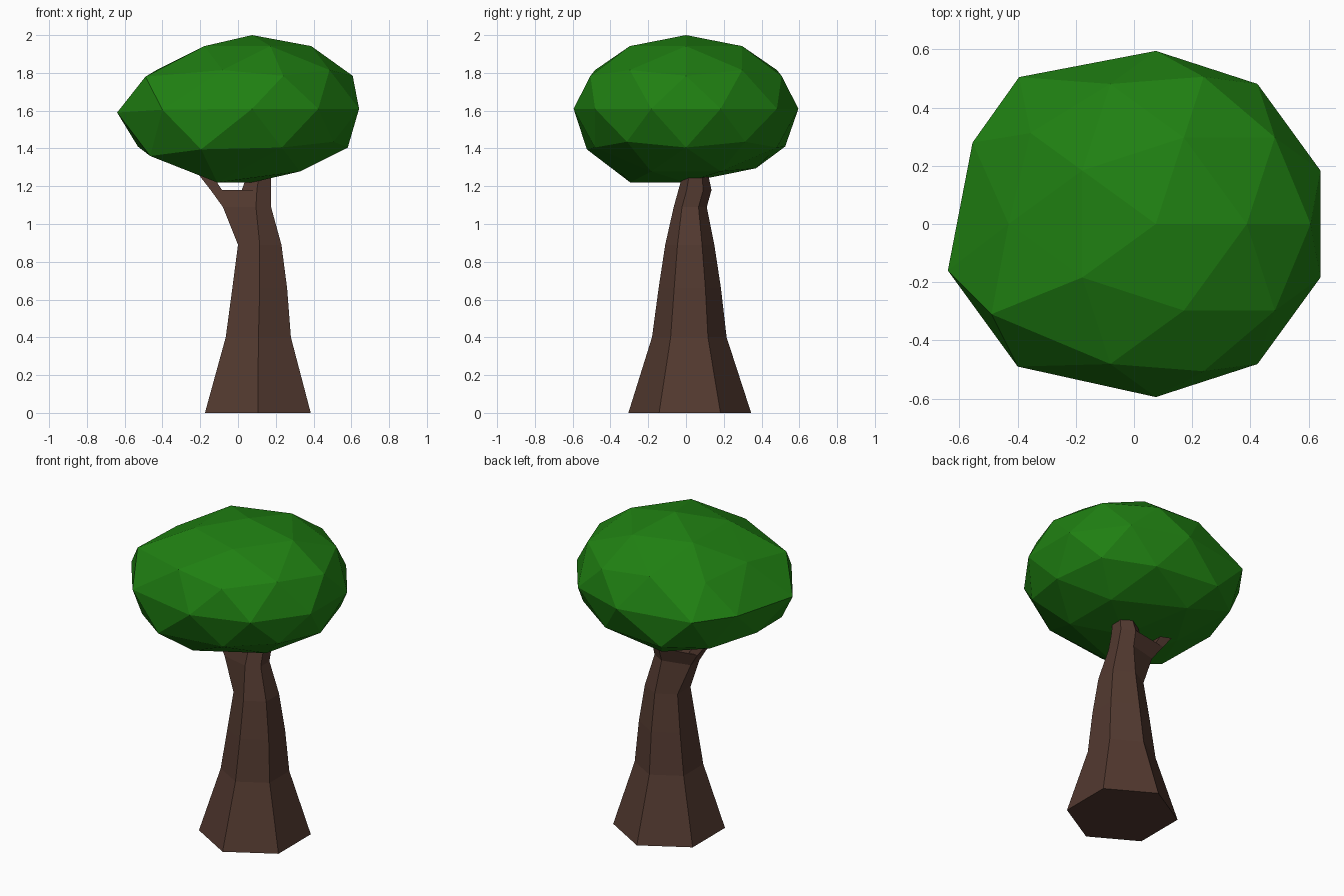
import bpy, bmesh
from mathutils import Vector, Matrix


def material(name, rgb):
    m = bpy.data.materials.new(name)
    m.diffuse_color = (*rgb, 1)
    return m


def finish(bm, name, mat):
    bmesh.ops.recalc_face_normals(bm, faces=bm.faces)
    me = bpy.data.meshes.new(name)
    bm.to_mesh(me)
    bm.free()
    me.materials.append(mat)
    ob = bpy.data.objects.new(name, me)
    bpy.context.collection.objects.link(ob)
    return ob


def loft(bm, rings, cap_start=True):
    """Skin a series of equal-length point rings and cap the ends."""
    vs = [[bm.verts.new(p) for p in r] for r in rings]
    n = len(vs[0])
    for a, b in zip(vs, vs[1:]):
        for i in range(n):
            bm.faces.new((a[i], a[(i + 1) % n], b[(i + 1) % n], b[i]))
    if cap_start:
        bm.faces.new(vs[0][::-1])
    bm.faces.new(vs[-1])


def hexagon(z, x0, xm, x1, y0, y1):
    """Six-sided section with points at the front and back."""
    q = (y1 - y0) / 4
    return [(xm, y0, z), (x1, y0 + q, z), (x1, y1 - q, z),
            (xm, y1, z), (x0, y1 - q, z), (x0, y0 + q, z)]


bark = material("bark", (0.085, 0.041, 0.029))
leaf = material("leaf", (0.014, 0.215, 0.006))

# Trunk: tapered six-sided column, ending in a flat crotch
bm = bmesh.new()
loft(bm, [hexagon(*r) for r in (
    (0.00, -0.175, 0.105, 0.385, -0.305, 0.345),
    (0.40, -0.065, 0.108, 0.28, -0.18, 0.215),
    (0.66, -0.03, 0.115, 0.26, -0.145, 0.185),
    (0.89, 0.00, 0.115, 0.23, -0.11, 0.15),
    (1.09, -0.08, 0.095, 0.175, -0.065, 0.11),
    (1.18, -0.145, 0.10, 0.175, -0.04, 0.135))])
# Main branch rising into the crown
loft(bm, [hexagon(*r) for r in (
    (1.18, 0.02, 0.10, 0.175, -0.04, 0.135),
    (1.25, 0.045, 0.11, 0.175, -0.02, 0.12),
    (1.33, 0.065, 0.115, 0.16, 0.0, 0.10))], False)
# Short side branch leaning left
loft(bm, [[(xa, y0, za), (xb, y0, zb), (xb, y1, zb), (xa, y1, za)]
          for xa, za, xb, zb, y0, y1 in (
              (-0.145, 1.18, -0.085, 1.18, 0.0, 0.092),
              (-0.215, 1.27, -0.13, 1.25, 0.01, 0.08))], False)
finish(bm, "trunk", bark)

# Crown: flattened faceted ball with its left side pulled outward
bm = bmesh.new()
bmesh.ops.create_icosphere(bm, subdivisions=2, radius=1,
                           matrix=Matrix.LocRotScale(Vector((0.075, 0, 1.61)), None,
                                                     Vector((0.595, 0.595, 0.39))))
pulls = (
    ((-0.49, -0.18, 1.61), (-0.64, -0.16, 1.59)),
    ((-0.49, 0.18, 1.61), (-0.555, 0.28, 1.61)),
    ((-0.275, 0.48, 1.61), (-0.395, 0.505, 1.61)),
    ((-0.275, -0.48, 1.61), (-0.40, -0.49, 1.605)),
    ((-0.356, -0.313, 1.784), (-0.49, -0.31, 1.78)),
    ((-0.334, -0.298, 1.405), (-0.465, -0.30, 1.36)),
    ((-0.457, 0.0, 1.436), (-0.53, 0.05, 1.41)),
    ((-0.334, 0.298, 1.405), (-0.42, 0.36, 1.40)),
    ((-0.089, -0.506, 1.436), (-0.195, -0.525, 1.395)),
    ((-0.089, 0.506, 1.436), (-0.19, 0.525, 1.41)),
    ((-0.02, -0.298, 1.278), (-0.11, -0.295, 1.22)),
    ((-0.02, 0.298, 1.278), (-0.09, 0.37, 1.295)),
    ((-0.238, 0.0, 1.278), (-0.29, 0.04, 1.30)),
)
targets = [(min(bm.verts, key=lambda v: (v.co - Vector(a)).length), b) for a, b in pulls]
for v, b in targets:
    v.co = b
finish(bm, "crown", leaf)
